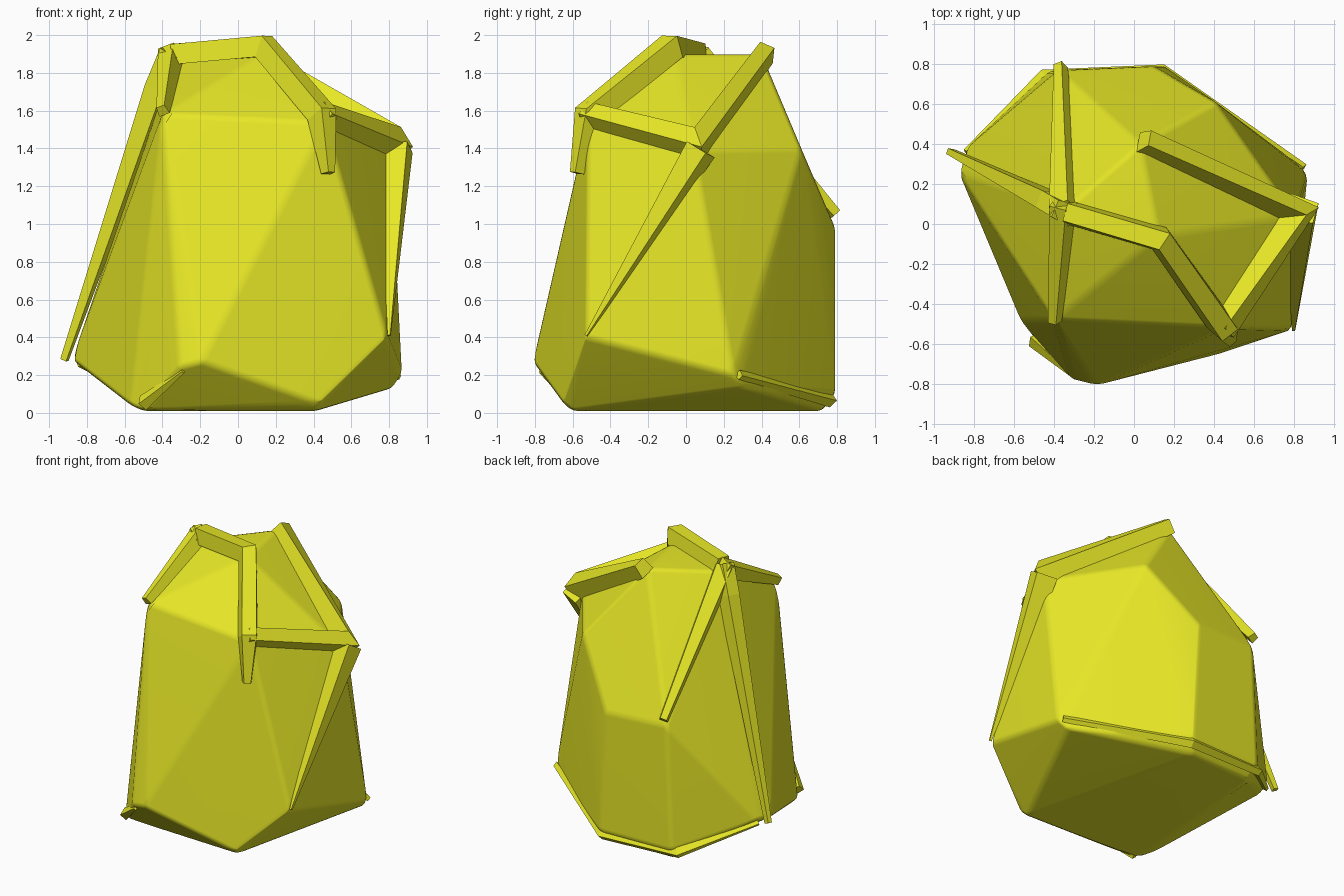
import bpy, bmesh
from mathutils import Vector as V

if "Cube" in bpy.data.objects:
    bpy.data.objects.remove(bpy.data.objects["Cube"])

yellow = bpy.data.materials.new("yellow")
yellow.diffuse_color = (0.8, 0.8, 0.02, 1)
yellow.use_nodes = True
yellow.node_tree.nodes["Principled BSDF"].inputs["Base Color"].default_value = yellow.diffuse_color


def add_object(name, bm):
    bmesh.ops.recalc_face_normals(bm, faces=bm.faces)
    me = bpy.data.meshes.new(name)
    bm.to_mesh(me)
    bm.free()
    me.materials.append(yellow)
    ob = bpy.data.objects.new(name, me)
    bpy.context.collection.objects.link(ob)
    return ob


# Rock body: convex hull of its corners, softened edges
corners = [
    # base
    (-0.5, -0.57, 0.01), (0.42, -0.6, 0.01), (0.1, 0.72, 0.01), (-0.4, 0.7, 0.01),
    (-0.57, -0.48, 0.04), (0.43, -0.65, 0.05), (0.82, 0.3, 0.13),
    # lower rim
    (-0.31, -0.78, 0.24), (-0.19, -0.81, 0.27), (0.79, -0.53, 0.4), (0.87, 0.25, 0.2),
    (0.15, 0.79, 0.1), (-0.42, 0.77, 0.1), (-0.84, 0.38, 0.28), (-0.88, 0.26, 0.28),
    # shoulders
    (-0.4, -0.48, 1.58), (0.46, -0.52, 1.54), (0.81, 0.04, 1.39),
    (0.41, 0.61, 1.4), (0.1, 0.79, 0.98), (-0.38, 0.77, 1.0),
    # crown
    (0.12, -0.06, 1.9), (-0.34, 0.08, 1.86), (0.03, 0.4, 1.9),
]
bm = bmesh.new()
for c in corners:
    bm.verts.new(c)
bmesh.ops.convex_hull(bm, input=bm.verts)
bmesh.ops.dissolve_limit(bm, angle_limit=0.05, verts=bm.verts, edges=bm.edges)
for f in bm.faces:
    f.smooth = True
body = add_object("rock_body", bm)
bev = body.modifiers.new("soft_edges", 'BEVEL')
bev.width, bev.segments, bev.limit_method = 0.025, 2, 'ANGLE'
bev.angle_limit = 0.15
body.modifiers.new("normals", 'WEIGHTED_NORMAL')


# Edge ridges: box section swept along a path; each point is (x, y, z, half width)
def ridge(name, path, depth=0.9):
    pts = [V(p[:3]) for p in path]
    bm = bmesh.new()
    rings = []
    for i, p in enumerate(pts):
        t = V()
        if i > 0:
            t += (p - pts[i - 1]).normalized()
        if i < len(pts) - 1:
            t += (pts[i + 1] - p).normalized()
        t.normalize()
        n = p - V((0, 0, 0.9))
        n = (n - t * n.dot(t)).normalized()
        s, w = t.cross(n), path[i][3]
        d = w * depth
        rings.append([bm.verts.new(p + s * a * w + n * b * d)
                      for a, b in ((-1, -1), (1, -1), (0.75, 1), (-0.75, 1))])
    for r, q in zip(rings, rings[1:]):
        for k in range(4):
            m = (k + 1) % 4
            bm.faces.new((r[k], r[m], q[m], q[k]))
    bm.faces.new(rings[0])
    bm.faces.new(rings[-1])
    return add_object(name, bm)


ridge("front_arch_ridge", [(-0.34, 0.06, 1.90, 0.06), (0.14, -0.08, 1.94, 0.065),
                           (0.45, -0.52, 1.58, 0.065), (0.48, -0.58, 1.27, 0.03)])
ridge("right_shoulder_ridge", [(0.44, -0.53, 1.58, 0.06), (0.83, 0.06, 1.42, 0.085),
                               (0.05, 0.42, 1.91, 0.055)])
ridge("right_cheek_ridge", [(0.84, 0.07, 1.4, 0.08), (0.8, -0.53, 0.41, 0.008)])
ridge("left_ridge", [(-0.35, 0.06, 1.91, 0.06), (-0.43, 0.11, 1.72, 0.06),
                     (-0.92, 0.36, 0.28, 0.02)])
ridge("back_ridge", [(-0.35, 0.06, 1.88, 0.07), (-0.37, 0.79, 1.05, 0.03)])
ridge("left_front_ridge", [(-0.36, 0.1, 1.9, 0.06), (-0.4, -0.49, 1.6, 0.03)])
ridge("base_ridge", [(0.85, 0.28, 0.2, 0.02), (0.14, 0.76, 0.07, 0.035),
                     (-0.45, 0.74, 0.08, 0.03), (-0.84, 0.36, 0.26, 0.015)])
ridge("base_front_ridge", [(-0.29, -0.77, 0.22, 0.01), (-0.5, -0.58, 0.05, 0.035)])
